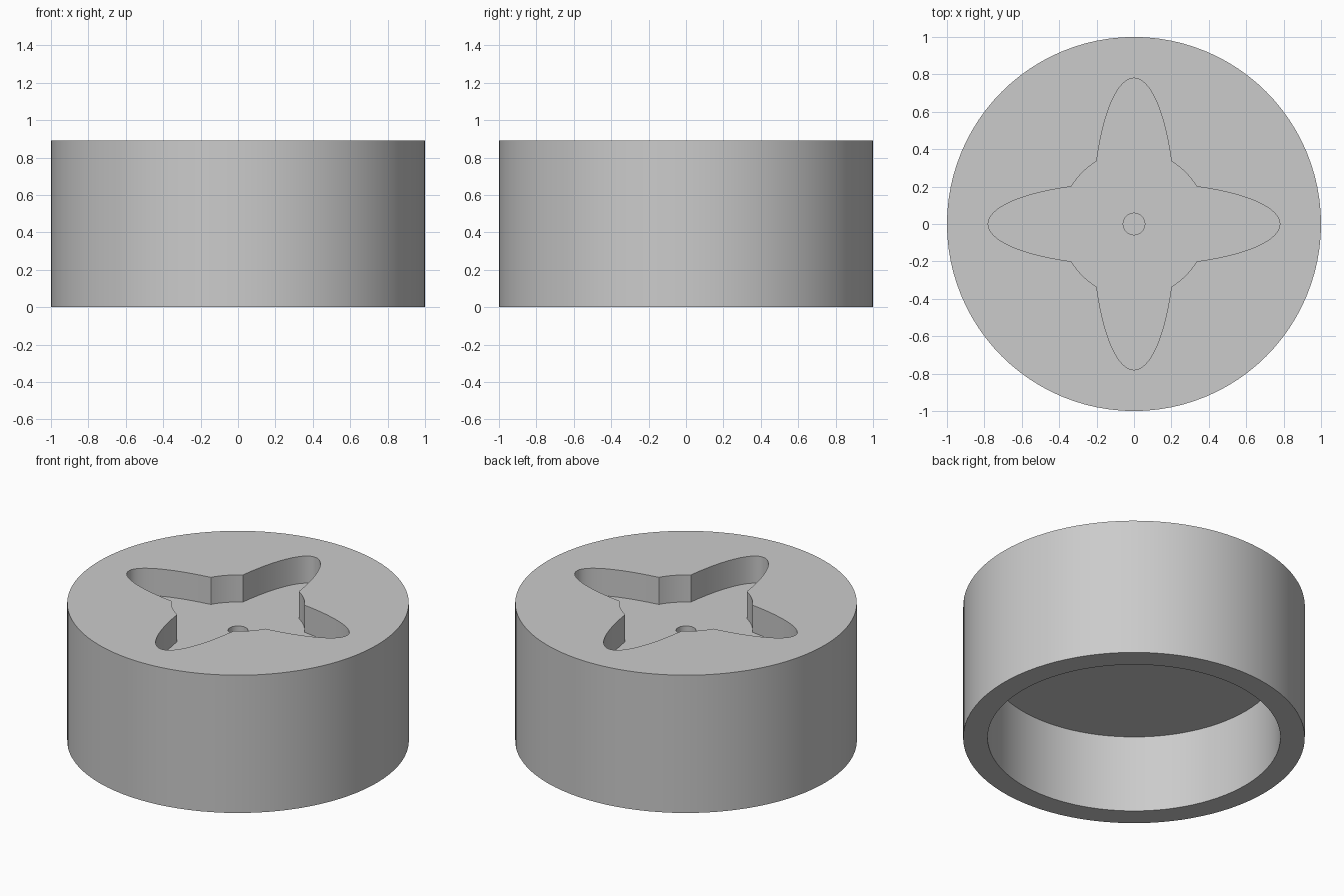
import bpy
import bmesh
from math import acos, atan2, cos, hypot, pi, radians, sin, sqrt

cube = bpy.data.objects.get("Cube")
if cube:
    bpy.data.objects.remove(cube, do_unlink=True)

HEIGHT = 0.89
RECESS_FLOOR = 0.715
BORE_CEILING = 0.5
LONG, SHORT, HUB = 0.78, 0.2215, 0.39   # lobe half-axes and hub radius

grey = bpy.data.materials.new("plain grey")
grey.use_nodes = True
colour = (0.6, 0.6, 0.6, 1)
grey.diffuse_color = colour
grey.node_tree.nodes["Principled BSDF"].inputs["Base Color"].default_value = colour


def circle(radius, sides):
    return [(radius * cos(2 * pi * i / sides), radius * sin(2 * pi * i / sides))
            for i in range(sides)]


def prism(name, outline, bottom, top):
    """Closed upright prism over a counter-clockwise outline."""
    bm = bmesh.new()
    base = bm.faces.new([bm.verts.new((x, y, bottom)) for x, y in outline])
    sides = bmesh.ops.extrude_face_region(bm, geom=[base])["geom"]
    for v in sides:
        if isinstance(v, bmesh.types.BMVert):
            v.co.z = top
    bmesh.ops.recalc_face_normals(bm, faces=bm.faces)
    mesh = bpy.data.meshes.new(name)
    bm.to_mesh(mesh)
    bm.free()
    mesh.materials.append(grey)
    obj = bpy.data.objects.new(name, mesh)
    bpy.context.collection.objects.link(obj)
    return obj


def four_lobe_outline(steps=24, arc_steps=8):
    """Two crossed ellipses joined with a round hub."""
    t_end = acos(sqrt((HUB**2 - SHORT**2) / (LONG**2 - SHORT**2)))
    a_start = atan2(SHORT * sin(t_end), LONG * cos(t_end))
    quarter = []
    for i in range(steps + 1):
        t = t_end * (2 * i / steps - 1)
        quarter.append((LONG * cos(t), SHORT * sin(t)))
    for i in range(1, arc_steps):
        a = a_start + (pi / 2 - 2 * a_start) * i / arc_steps
        quarter.append((HUB * cos(a), HUB * sin(a)))
    points = []
    for k in range(4):
        for x, y in quarter:
            a = atan2(y, x) + k * pi / 2
            points.append((hypot(x, y) * cos(a), hypot(x, y) * sin(a)))
    return points


# Solid drum
body = prism("drum_body", circle(1, 96), 0, HEIGHT)

# Underside bore, four-lobed recess in the top, small blind centre hole
cutters = [
    prism("bore_cutter", circle(0.857, 96), -0.1, BORE_CEILING),
    prism("recess_cutter", four_lobe_outline(), RECESS_FLOOR, HEIGHT + 0.1),
    prism("centre_hole_cutter", circle(0.058, 32), RECESS_FLOOR - 0.1, HEIGHT + 0.05),
]
bpy.context.view_layer.objects.active = body
for cutter in cutters:
    cutter.hide_render = True
    cut = body.modifiers.new(cutter.name, "BOOLEAN")
    cut.operation = "DIFFERENCE"
    cut.solver = "EXACT"
    cut.object = cutter
    bpy.ops.object.modifier_apply(modifier=cut.name)
    bpy.data.objects.remove(cutter, do_unlink=True)

# Smooth round walls, crisp rims
bpy.ops.object.select_all(action="DESELECT")
body.select_set(True)
bpy.ops.object.shade_smooth_by_angle(angle=radians(25))
